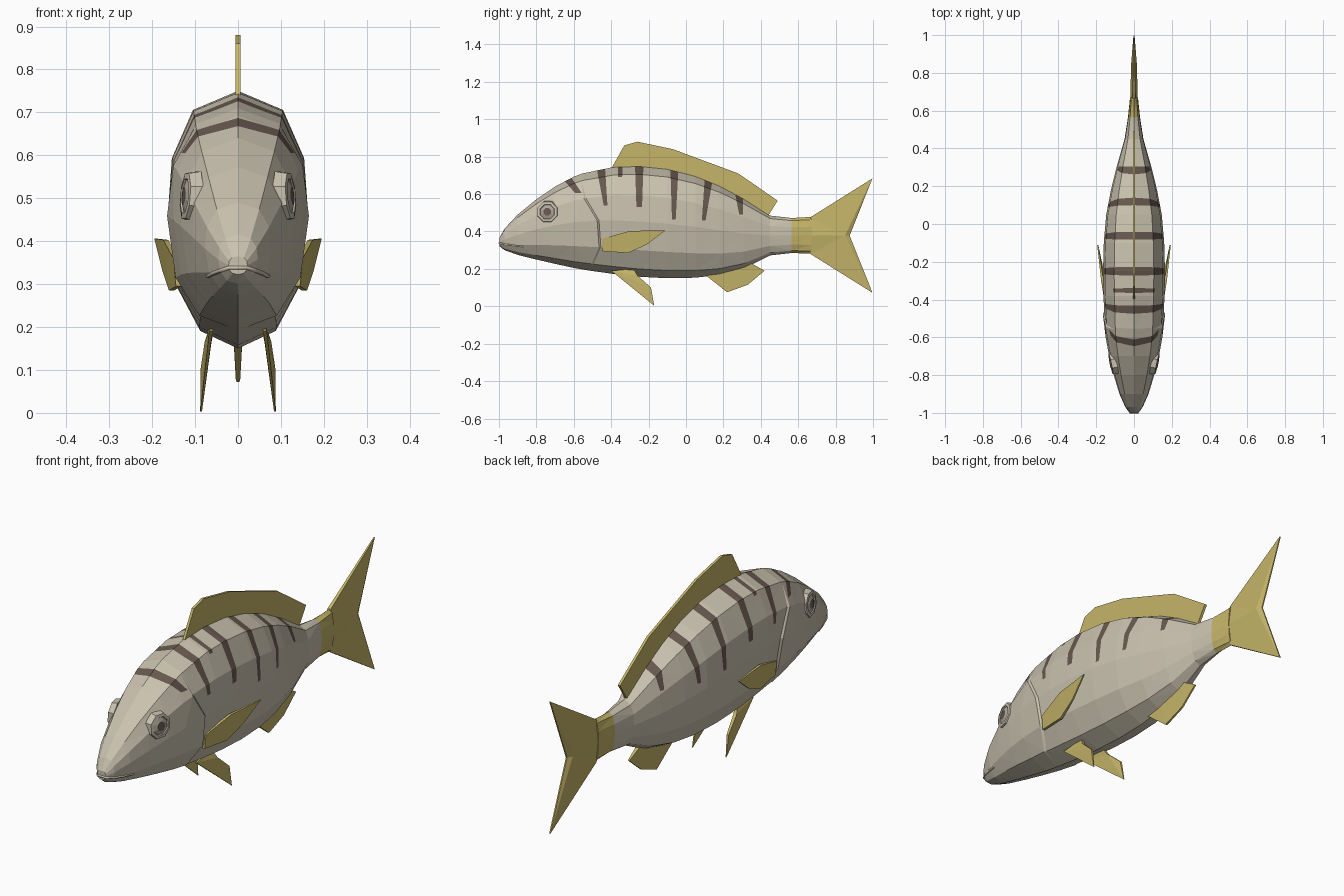
import bpy, bmesh, math
from mathutils import Vector
from mathutils.bvhtree import BVHTree

if "Cube" in bpy.data.objects:
    bpy.data.objects.remove(bpy.data.objects["Cube"])


def material(name, rgb):
    m = bpy.data.materials.new(name)
    m.diffuse_color = (*rgb, 1)
    m.use_nodes = True
    m.node_tree.nodes["Principled BSDF"].inputs["Base Color"].default_value = m.diffuse_color
    return m


SKIN = material("silver_skin", (0.59, 0.54, 0.43))
FIN = material("yellow_fin", (0.56, 0.46, 0.14))
DARK = material("dark_stripe", (0.135, 0.098, 0.077))
IRIS = material("grey_iris", (0.42, 0.39, 0.33))


def finish(bm, name, mats):
    bmesh.ops.recalc_face_normals(bm, faces=bm.faces[:])
    me = bpy.data.meshes.new(name)
    bm.to_mesh(me)
    bm.free()
    for m in mats:
        me.materials.append(m)
    ob = bpy.data.objects.new(name, me)
    bpy.context.collection.objects.link(ob)
    return ob


# Body profile: y, belly z, back z, half width
PROFILE = [(-0.998, 0.322, 0.365, 0.022), (-0.97, 0.3, 0.415, 0.046),
           (-0.9, 0.275, 0.49, 0.077), (-0.8, 0.25, 0.572, 0.107),
           (-0.7, 0.227, 0.64, 0.132), (-0.6, 0.205, 0.693, 0.15),
           (-0.5, 0.188, 0.73, 0.159), (-0.38, 0.172, 0.746, 0.162),
           (-0.25, 0.158, 0.75, 0.164), (-0.1, 0.15, 0.735, 0.16),
           (0.05, 0.153, 0.697, 0.147), (0.18, 0.168, 0.645, 0.122),
           (0.31, 0.203, 0.575, 0.09), (0.45, 0.272, 0.485, 0.05),
           (0.565, 0.285, 0.472, 0.032), (0.67, 0.281, 0.478, 0.021)]
# Half cross-section: height fraction, width fraction, gill-edge shift in y
SECTION = [(1, 0, -0.09), (0.925, 0.64, -0.085), (0.735, 0.94, -0.07),
           (0.5, 1, 0), (0.24, 0.88, 0.01), (0.07, 0.55, -0.03), (0, 0, -0.05)]


def profile_at(y):
    for a, b in zip(PROFILE, PROFILE[1:]):
        if y <= b[0]:
            f = (y - a[0]) / (b[0] - a[0])
            return [p + (q - p) * f for p, q in zip(a, b)][1:]
    return PROFILE[-1][1:]


def ring(bm, y0, shift=0, swell=1):
    loop = [(t, w, s) for t, w, s in SECTION]
    loop += [(t, -w, s) for t, w, s in SECTION[-2:0:-1]]
    verts = []
    for t, w, s in loop:
        y = y0 + s * shift
        zb, zt, hw = profile_at(y)
        k = swell if 0.05 < t < 0.9 else 1
        verts.append(bm.verts.new((w * hw * k, y, zb + (zt - zb) * t)))
    return verts


bm = bmesh.new()
rings = []
for row in PROFILE:
    if row[0] == -0.5:  # gill cover with a small step behind it
        rings += [ring(bm, -0.475, 1, 1.035), ring(bm, -0.465, 1, 0.985)]
    else:
        rings.append(ring(bm, row[0]))
for a, b in zip(rings, rings[1:]):
    for i in range(len(a)):
        j = (i + 1) % len(a)
        bm.faces.new((a[i], a[j], b[j], b[i]))
bm.faces.new(rings[0])
bm.faces.new(rings[-1])
for f in bm.faces:
    f.material_index = 1 if f.calc_center_median().y > 0.566 else 0
bmesh.ops.triangulate(bm, faces=bm.faces[:])
surface = BVHTree.FromBMesh(bm)

# Stripes cut into the back: y at top, y at bottom, bottom z, top width, bottom width
STRIPES = [(-0.63, -0.575, 0.605, 0.05, 0.035), (-0.455, -0.43, 0.54, 0.045, 0.02),
           (-0.352, -0.352, 0.69, 0.025, 0.022), (-0.25, -0.25, 0.53, 0.045, 0.03),
           (-0.062, -0.065, 0.465, 0.042, 0.02), (0.12, 0.095, 0.46, 0.042, 0.02),
           (0.285, 0.295, 0.49, 0.04, 0.02)]
for y0, y1, zb, w0, w1 in STRIPES:
    zt = profile_at(y0)[1]
    edges = [(y0 + s * w0 / 2, y1 + s * w1 / 2) for s in (-1, 1)]
    planes = [((0, b, zb), (0, zt - zb, b - a)) for a, b in edges]
    planes.append(((0, 0, zb), (0, 0, 1)))
    lo, hi = min(y0, y1) - 0.035, max(y0, y1) + 0.035
    for co, no in planes:
        near = [f for f in bm.faces if max(v.co.y for v in f.verts) > lo
                and min(v.co.y for v in f.verts) < hi
                and max(v.co.z for v in f.verts) > zb]
        geom = set(near)
        for f in near:
            geom.update(f.edges)
            geom.update(f.verts)
        bmesh.ops.bisect_plane(bm, geom=list(geom), plane_co=co,
                               plane_no=Vector(no).normalized(), dist=1e-5)
    for f in bm.faces:
        c = f.calc_center_median()
        k = (c.z - zb) / (zt - zb)
        left, right = [b + (a - b) * k for a, b in edges]
        if k > 0 and left < c.y < right:
            f.material_index = 2
finish(bm, "body", [SKIN, FIN, DARK])


# Fins: outline points are (y, z, half thickness), centred on x = x_of(y, z)
def plate(name, outlines, x_of=lambda y, z: 0):
    bm = bmesh.new()
    for pts in outlines:
        sides = [[bm.verts.new((x_of(y, z) + s * h, y, z)) for y, z, h in pts]
                 for s in (-1, 1)]
        a, b = sides
        bm.faces.new(a)
        bm.faces.new(b[::-1])
        for i in range(len(a)):
            j = (i + 1) % len(a)
            bm.faces.new((a[i], b[i], b[j], a[j]))
    bmesh.ops.triangulate(bm, faces=[f for f in bm.faces if len(f.verts) > 3])
    return finish(bm, name, [FIN])


h = 0.006
plate("dorsal_fin", [[(-0.4, 0.735, h), (-0.33, 0.86, h), (-0.26, 0.88, h),
                      (-0.07, 0.84, h), (0.28, 0.71, h), (0.49, 0.565, h),
                      (0.44, 0.485, h), (0.28, 0.57, h), (0.05, 0.67, h),
                      (-0.1, 0.71, h), (-0.25, 0.725, h)]])
plate("anal_fin", [[(0.1, 0.17, 0.01), (0.22, 0.075, 0.005), (0.33, 0.115, 0.004),
                    (0.42, 0.19, 0.004), (0.34, 0.235, 0.01), (0.2, 0.2, 0.012)]])

# Forked tail: two lobes, each with a thin bevelled trailing edge
tail = []
for s in (1, -1):
    mid = 0.378
    tip = (0.997, mid + s * 0.306, 0.003)
    inner, notch = (0.85, mid, 0.015), (0.875, mid, 0.003)
    root = (0.665, mid + s * 0.098, 0.008)
    tail += [[root, tip, inner, (0.665, mid, 0.02)], [tip, notch, inner]]
plate("tail_fin", tail)

for side, label in ((-1, "left"), (1, "right")):
    plate(label + "_pectoral_fin",
          [[(-0.45, 0.295, h), (-0.45, 0.36, h), (-0.3, 0.403, h), (-0.11, 0.406, 0.003),
            (-0.21, 0.33, 0.004), (-0.31, 0.285, h)]],
          lambda y, z: side * (0.145 + 0.125 * (y + 0.45) + 0.1 * (z - 0.36)))
    plate(label + "_pelvic_fin",
          [[(-0.4, 0.19, 0.004), (-0.17, 0.003, 0.002), (-0.187, 0.1, 0.005),
            (-0.26, 0.165, 0.008), (-0.28, 0.2, 0.006)]],
          lambda y, z: side * (0.086 - 0.6 * max(0, z - 0.06) ** 1.6))

    # Eye: stepped disc of rim, iris and pupil lying on the cheek
    p, n, _, _ = surface.find_nearest(Vector((side * 0.2, -0.74, 0.505)))
    n = Vector((side, -0.22, 0.08)).normalized()
    p = Vector((side * 0.115, -0.74, 0.505))
    u = n.cross(Vector((0, 0, 1))).normalized()
    v = n.cross(u)
    bm = bmesh.new()
    loops = []
    for r, d in ((0.064, -0.02), (0.057, 0.008), (0.043, 0.01), (0.04, 0.006), (0.022, 0.012)):
        loops.append([bm.verts.new(p + n * d + (u * math.cos(a) + v * math.sin(a)) * r)
                      for a in [math.pi * (i + 0.5) / 4 for i in range(8)]])
    for k, (a, b) in enumerate(zip(loops, loops[1:])):
        for i in range(8):
            f = bm.faces.new((a[i], a[(i + 1) % 8], b[(i + 1) % 8], b[i]))
            f.material_index = 1 if k == 3 else 0
    bm.faces.new(loops[-1]).material_index = 2
    bm.faces.new(loops[0][::-1])
    finish(bm, label + "_eye", [SKIN, IRIS, DARK])

# Mouth: slim lip ridge wrapped around the snout
curve = bpy.data.curves.new("lip", "CURVE")
curve.dimensions = "3D"
curve.bevel_depth = 0.005
curve.bevel_resolution = 1
half = [(0.08, -0.87, 0.312), (0.065, -0.92, 0.32), (0.045, -0.965, 0.33), (0.02, -1.0, 0.338)]
path = half + [(-x, y, z) for x, y, z in half[::-1]]
spline = curve.splines.new("POLY")
spline.points.add(len(path) - 1)
for pt, co in zip(spline.points, path):
    pt.co = (*surface.find_nearest(Vector(co))[0], 1)
curve.materials.append(SKIN)
bpy.context.collection.objects.link(bpy.data.objects.new("lip", curve))
